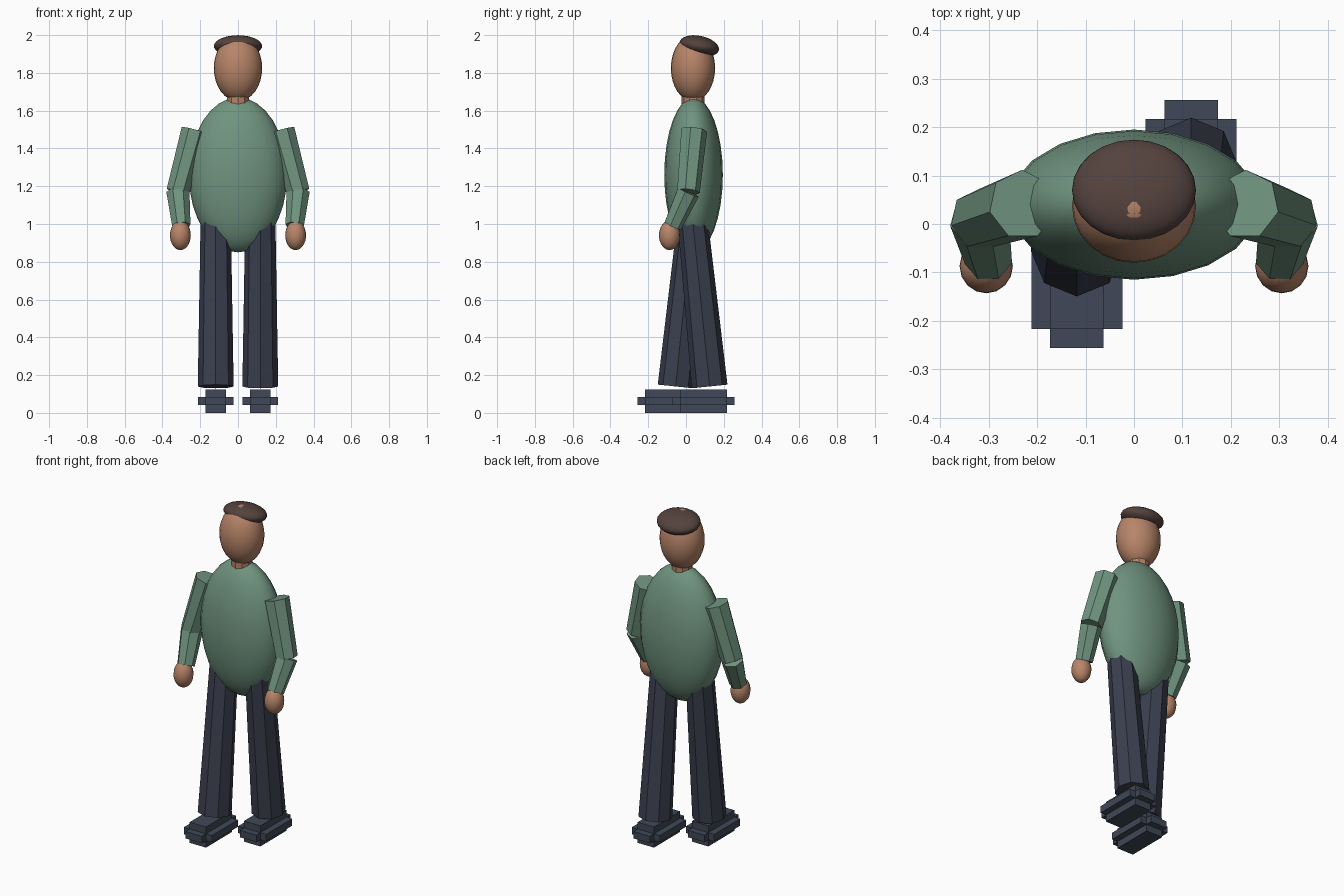
import bpy
from mathutils import Vector, Matrix

cube = bpy.data.objects.get("Cube")
if cube:
    bpy.data.objects.remove(cube, do_unlink=True)


def material(name, srgb):
    color = [((c + 0.055) / 1.055) ** 2.4 for c in srgb] + [1.0]
    mat = bpy.data.materials.new(name)
    mat.use_nodes = True
    mat.diffuse_color = color
    mat.node_tree.nodes["Principled BSDF"].inputs["Base Color"].default_value = color
    return mat


green = material("sweater green", (0.44, 0.58, 0.50))
skin = material("skin", (0.72, 0.52, 0.41))
brown = material("hair brown", (0.33, 0.26, 0.24))
navy = material("trouser navy", (0.23, 0.25, 0.31))
slate = material("shoe slate", (0.25, 0.28, 0.34))


def finish(name, mat):
    obj = bpy.context.object
    obj.name = name
    obj.data.materials.append(mat)
    return obj


def ellipsoid(name, mat, center, radii, segments=24, tilt=0.0):
    bpy.ops.mesh.primitive_uv_sphere_add(segments=segments, ring_count=16, location=center,
                                         rotation=(tilt, 0, 0))
    obj = finish(name, mat)
    obj.scale = radii
    bpy.ops.object.shade_smooth()
    return obj


def limb(name, mat, bottom, top, r_bottom, r_top, sides):
    # Tapered flat-sided tube between two joints
    bottom, top = Vector(bottom), Vector(top)
    axis = top - bottom
    bpy.ops.mesh.primitive_cone_add(vertices=sides, radius1=r_bottom, radius2=r_top,
                                    depth=axis.length)
    obj = finish(name, mat)
    turn = Vector((0, 0, 1)).rotation_difference(axis).to_matrix().to_4x4()
    obj.matrix_world = Matrix.Translation((bottom + top) / 2) @ turn
    return obj


def box(name, mat, center, size):
    bpy.ops.mesh.primitive_cube_add(size=1, location=center)
    obj = finish(name, mat)
    obj.scale = size
    return obj


# Body and head
ellipsoid("torso", green, (0, 0.04, 1.26), (0.26, 0.155, 0.41), segments=20)
limb("neck", skin, (0, 0.037, 1.62), (0, 0.037, 1.72), 0.06, 0.06, 10)
ellipsoid("head", skin, (0, 0.037, 1.825), (0.128, 0.117, 0.175))
ellipsoid("hair", brown, (0, 0.07, 1.942), (0.128, 0.106, 0.054), tilt=-0.2)

for side, s in (("left", 1), ("right", -1)):
    # Arm
    elbow = (s * 0.318, 0.01, 1.17)
    wrist = (s * 0.3, -0.072, 0.99)
    limb(side + "_upper_arm", green, elbow, (s * 0.23, 0.04, 1.495), 0.063, 0.072, 7)
    limb(side + "_forearm", green, wrist, elbow, 0.05, 0.063, 7)
    ellipsoid(side + "_hand", skin, (s * 0.305, -0.087, 0.94), (0.055, 0.056, 0.078), segments=16)

    # Leg, with the right one stepping forward
    limb(side + "_leg", navy, (s * 0.118, 0.035 + s * 0.09, 0.14), (s * 0.118, 0.035, 1.02),
         0.095, 0.08, 8)

    # Shoe made of three crossing blocks
    foot = (s * 0.118, s * 0.092, 0.0625)
    box(side + "_shoe_core", slate, foot, (0.11, 0.25, 0.125))
    box(side + "_shoe_sides", slate, foot, (0.188, 0.25, 0.042))
    box(side + "_shoe_toe_and_heel", slate, foot, (0.11, 0.328, 0.042))
